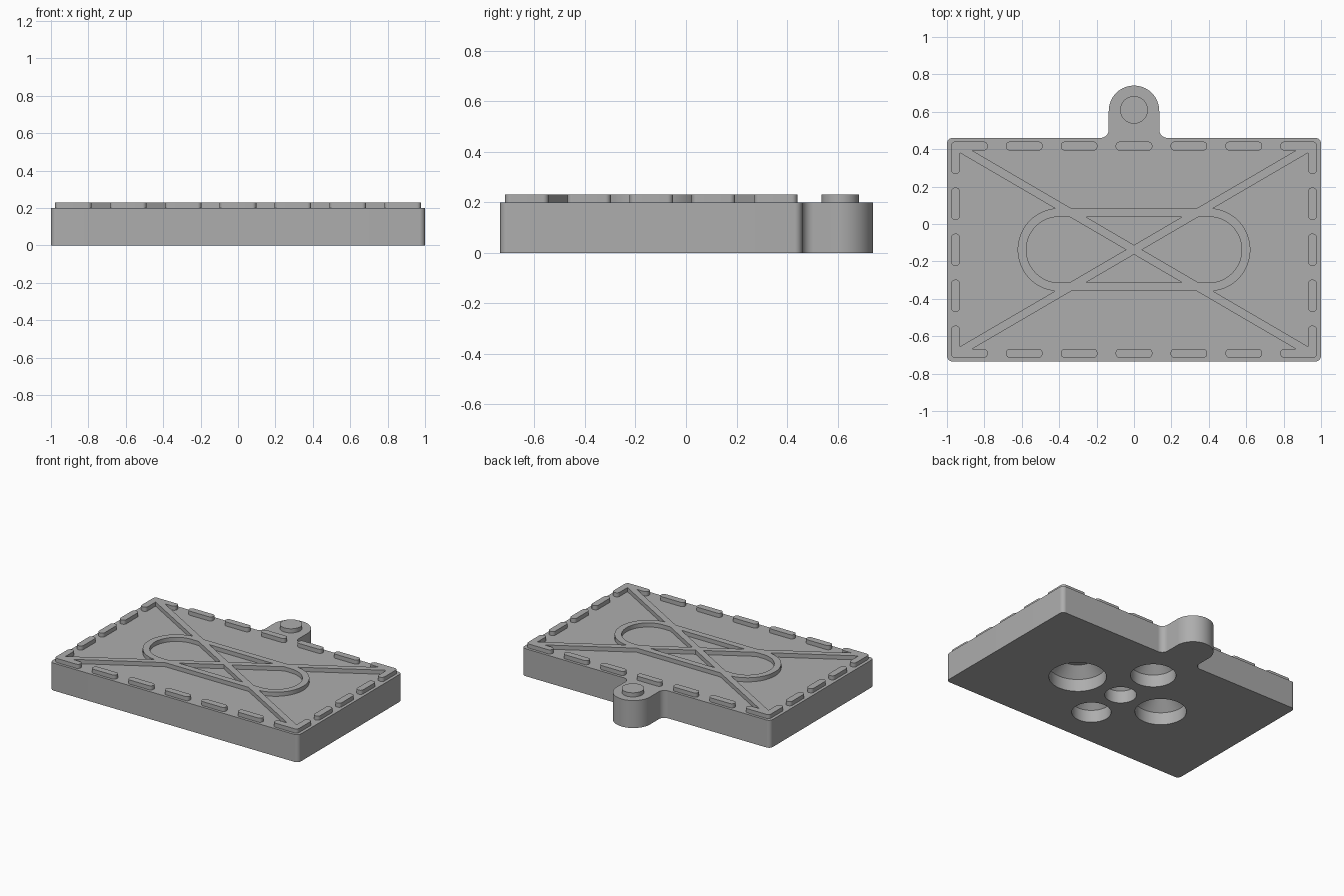
import bpy, bmesh
from math import pi, cos, sin, atan2, hypot

if "Cube" in bpy.data.objects:
    bpy.data.objects.remove(bpy.data.objects["Cube"])

grey = bpy.data.materials.new("plain grey")
grey.use_nodes = True
grey.diffuse_color = (0.42, 0.42, 0.42, 1)
grey.node_tree.nodes["Principled BSDF"].inputs["Base Color"].default_value = grey.diffuse_color

CY = -0.1375                    # plate centre in y
HX, HY, TOP, RELIEF = 1.0, 0.5975, 0.2, 0.23


def arc(cx, cy, r, a0, a1, n=12):
    return [(cx + r * cos(a0 + (a1 - a0) * i / n), cy + r * sin(a0 + (a1 - a0) * i / n))
            for i in range(n + 1)]


def rounded_box(cx, cy, hx, hy, r, n=8):
    pts = []
    for k, (sx, sy) in enumerate([(1, 1), (-1, 1), (-1, -1), (1, -1)]):
        pts += arc(cx + sx * (hx - r), cy + sy * (hy - r), r, k * pi / 2, (k + 1) * pi / 2, n)
    return pts


def prism(name, pts, z0, z1):
    """Extrude a closed outline from z0 to z1."""
    bm = bmesh.new()
    face = bm.faces.new([bm.verts.new((x, y, z0)) for x, y in pts])
    bmesh.ops.remove_doubles(bm, verts=bm.verts[:], dist=1e-5)
    new = bmesh.ops.extrude_face_region(bm, geom=bm.faces[:])["geom"]
    bmesh.ops.translate(bm, vec=(0, 0, z1 - z0),
                        verts=[v for v in new if isinstance(v, bmesh.types.BMVert)])
    bmesh.ops.recalc_face_normals(bm, faces=bm.faces[:])
    return add(name, bm)


def add(name, bm):
    mesh = bpy.data.meshes.new(name)
    bm.to_mesh(mesh)
    bm.free()
    mesh.materials.append(grey)
    ob = bpy.data.objects.new(name, mesh)
    bpy.context.collection.objects.link(ob)
    return ob


def boolean(target, tool, op):
    """Apply a boolean and discard the tool."""
    mod = target.modifiers.new(op, "BOOLEAN")
    mod.operation, mod.solver, mod.object = op, "EXACT", tool
    bpy.context.view_layer.objects.active = target
    bpy.ops.object.modifier_apply(modifier=mod.name)
    bpy.data.objects.remove(tool)


def smooth(ob):
    bpy.ops.object.select_all(action="DESELECT")
    ob.select_set(True)
    bpy.context.view_layer.objects.active = ob
    bpy.ops.object.shade_smooth_by_angle(angle=pi / 6)


# Plate with a rounded hanging tab and filleted roots
BACK, TAB_Y, TAB_R, FILLET, CORNER = CY + HY, 0.605, 0.135, 0.045, 0.03
outline = arc(HX - CORNER, BACK - CORNER, CORNER, 0, pi / 2)
outline += arc(TAB_R + FILLET, BACK + FILLET, FILLET, -pi / 2, -pi)
outline += arc(0, TAB_Y, TAB_R, 0, pi, 40)
outline += arc(-TAB_R - FILLET, BACK + FILLET, FILLET, 0, -pi / 2)
outline += arc(-HX + CORNER, BACK - CORNER, CORNER, pi / 2, pi)
outline += arc(-HX + CORNER, CY - HY + CORNER, CORNER, pi, 1.5 * pi)
outline += arc(HX - CORNER, CY - HY + CORNER, CORNER, 1.5 * pi, 2 * pi)
plate = prism("plate", outline, 0, TOP)

# Round sockets in the underside: straight wall, then a tapered end
for x, y, r in [(0, CY, 0.105), (0.37, CY, 0.19), (-0.345, CY, 0.17),
                (0, CY + 0.335, 0.15), (0, CY - 0.3, 0.13)]:
    bm = bmesh.new()
    rings = []
    for z, rad in [(-0.05, r), (0.09, r), (0.16, r - 0.07)]:
        rings.append([bm.verts.new((px, py, z)) for px, py in arc(x, y, rad, 0, 2 * pi, 48)[:-1]])
    for low, high in zip(rings, rings[1:]):
        for i in range(48):
            j = (i + 1) % 48
            bm.faces.new((low[i], low[j], high[j], high[i]))
    bm.faces.new(rings[0][::-1])
    bm.faces.new(rings[-1])
    boolean(plate, add("socket_cutter", bm), "DIFFERENCE")
smooth(plate)

# Raised peg on the tab
smooth(prism("tab_peg", arc(0, 0.61, 0.074, 0, 2 * pi, 48)[:-1], TOP, RELIEF))

# Dashed border, round ended
DX, DY, W = 0.954, 0.554, 0.024
for side, sy in [("front", -1), ("back", 1)]:
    for i in range(-2, 3):
        smooth(prism(f"{side}_dash", rounded_box(i * 0.2935, CY + sy * DY, 0.098, W, 0.022), TOP, RELIEF))
for side, sx in [("right", -1), ("left", 1)]:
    for i in range(-1, 2):
        smooth(prism(f"{side}_dash", rounded_box(sx * DX, CY + i * 0.246, W, 0.086, 0.022), TOP, RELIEF))

# Oval ring crossed by two diagonal bars that run into corner brackets
RX, RO, RI = 0.4, 0.222, 0.176
frame = prism("cross_frame", rounded_box(0, CY, RX + RO, RO, RO, 24), TOP, RELIEF)
boolean(frame, prism("oval_cutter", rounded_box(0, CY, RX + RI, RI, RI, 24),
                     TOP - 0.1, RELIEF + 0.1), "DIFFERENCE")
angle = atan2(0.54, 0.925)
length = hypot(0.54, 0.925) + 0.012
for s in (-1, 1):
    c, d = cos(angle), s * sin(angle)
    bar = [(u * c - v * d, CY + u * d + v * c)
           for u, v in [(-length, -0.022), (length, -0.022), (length, 0.022), (-length, 0.022)]]
    boolean(frame, prism("diagonal_bar", bar, TOP, RELIEF), "UNION")
for sx in (-1, 1):
    for sy in (-1, 1):
        ox, oy = sx * (DX + W), CY + sy * (DY + W)
        for hx, hy in [(0.098, W), (W, 0.086)]:
            leg = rounded_box(ox - sx * hx, oy - sy * hy, hx, hy, 0.022)
            boolean(frame, prism("corner_bracket", leg, TOP, RELIEF), "UNION")
smooth(frame)
